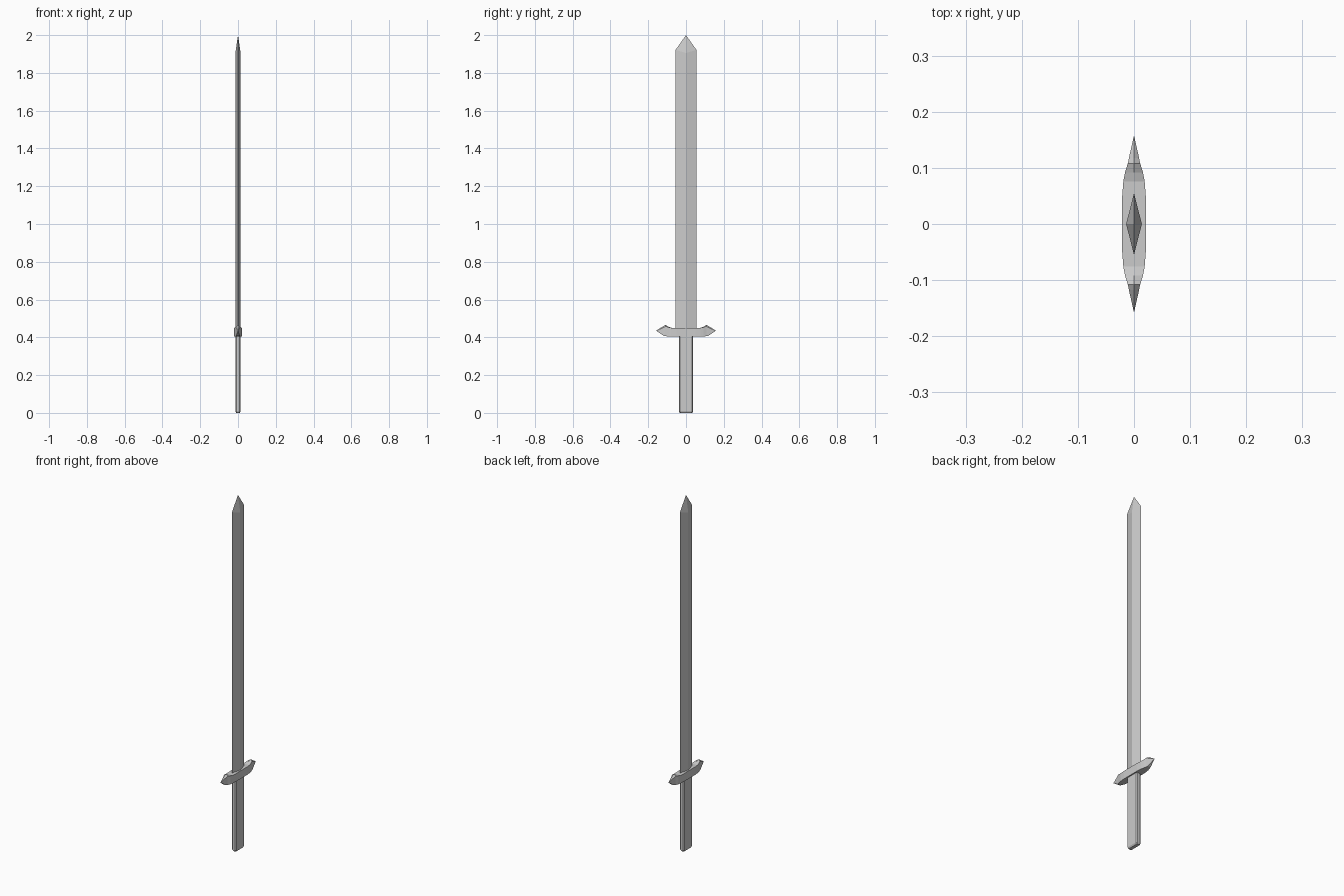
import bpy, bmesh

if "Cube" in bpy.data.objects:
    bpy.data.objects.remove(bpy.data.objects["Cube"])


def loft(name, rings):
    """Skin a list of equal-length point rings; one-point rings close to a tip."""
    bm = bmesh.new()
    loops = [[bm.verts.new(p) for p in ring] for ring in rings]
    for a, b in zip(loops, loops[1:]):
        n = max(len(a), len(b))
        for i in range(n):
            j = (i + 1) % n
            if len(a) == 1:
                bm.faces.new((a[0], b[j], b[i]))
            elif len(b) == 1:
                bm.faces.new((a[i], a[j], b[0]))
            else:
                bm.faces.new((a[i], a[j], b[j], b[i]))
    for end in (loops[0], loops[-1]):
        if len(end) > 2:
            bm.faces.new(end)
    bmesh.ops.recalc_face_normals(bm, faces=bm.faces)
    mesh = bpy.data.meshes.new(name)
    bm.to_mesh(mesh)
    bm.free()
    obj = bpy.data.objects.new(name, mesh)
    bpy.context.collection.objects.link(obj)
    return obj


# Blade: diamond section with a faceted point
T, W = 0.014, 0.055


def diamond(z_ridge, z_edge):
    return [(T, 0, z_ridge), (0, W, z_edge), (-T, 0, z_ridge), (0, -W, z_edge)]


loft("blade", [diamond(0.43, 0.43), diamond(1.905, 1.922), [(0, 0, 2.0)]])


# Grip: chamfered rectangular bar with a bevelled bottom
def octagon(hx, hy, c, z):
    return [(hx, -hy + c, z), (hx, hy - c, z), (hx - c, hy, z), (-hx + c, hy, z),
            (-hx, hy - c, z), (-hx, -hy + c, z), (-hx + c, -hy, z), (hx - c, -hy, z)]


loft("grip", [octagon(0.009, 0.033, 0.004, 0),
              octagon(0.014, 0.038, 0.006, 0.008),
              octagon(0.014, 0.038, 0.006, 0.42)])

# Crossguard: stations of (y, half width, bottom, top side, top ridge)
stations = [(0.050, 0.021, 0.405, 0.450, 0.450),
            (0.076, 0.019, 0.405, 0.450, 0.450),
            (0.092, 0.016, 0.405, 0.453, 0.456),
            (0.108, 0.011, 0.406, 0.458, 0.465),
            (0.118, 0.009, 0.408, 0.452, 0.461)]


def guard_ring(y, w, zb, zs, zr):
    return [(-w, y, zb), (0, y, zb), (w, y, zb), (w, y, zs), (0, y, zr), (-w, y, zs)]


right = [guard_ring(*s) for s in stations]
left = [guard_ring(-s[0], *s[1:]) for s in reversed(stations)]
loft("crossguard", [[(0, -0.158, 0.435)]] + left + right + [[(0, 0.158, 0.435)]])
